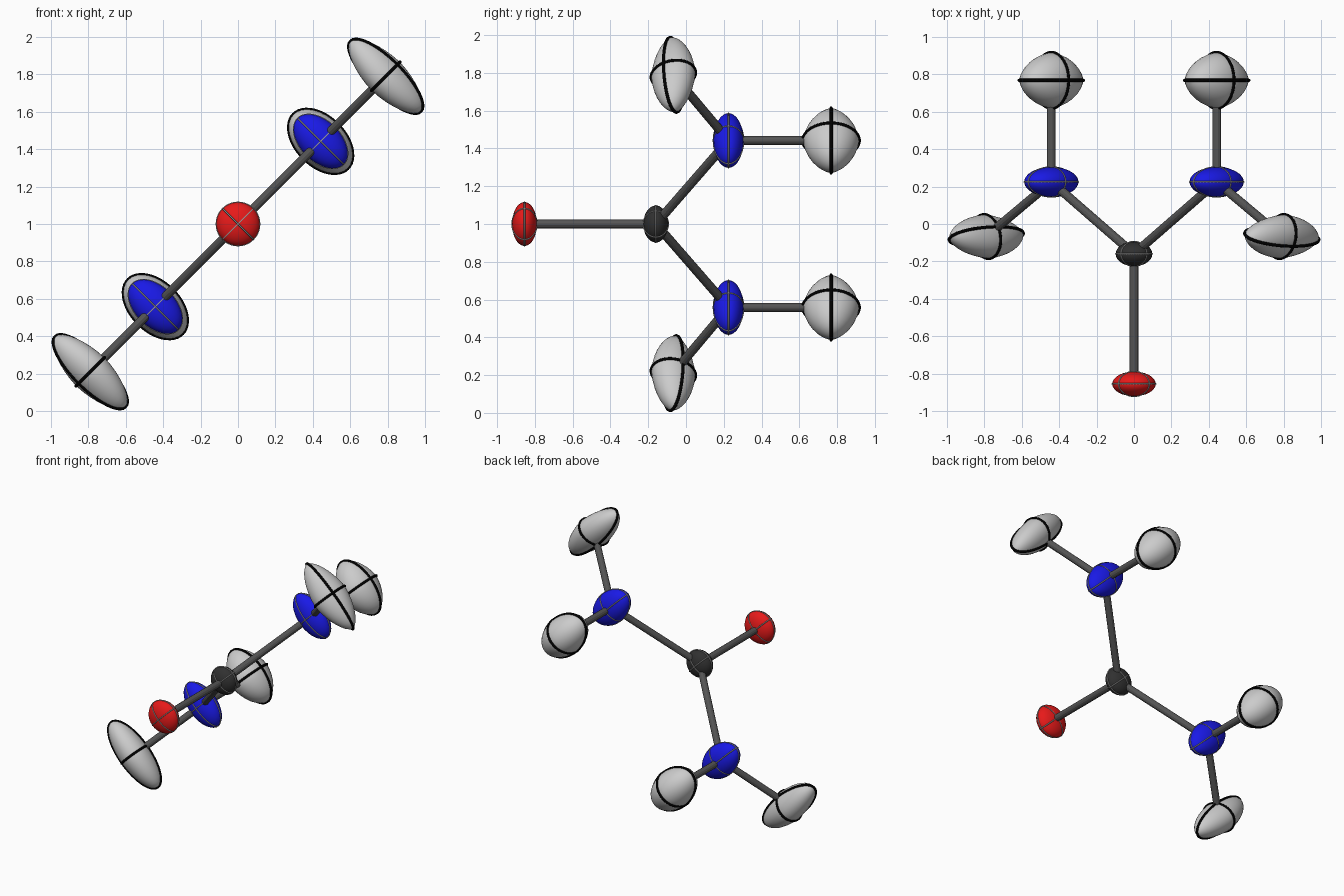
import bpy, bmesh
from math import sin, cos, pi, radians, sqrt
from mathutils import Matrix, Vector

if "Cube" in bpy.data.objects:
    bpy.data.objects.remove(bpy.data.objects["Cube"])

# Molecule frame: u in plane (diagonal), y in plane, n normal to plane
S = 1 / sqrt(2)
FRAME = Matrix(((S, 0, -S, 0), (0, 1, 0, 0), (S, 0, S, 1), (0, 0, 0, 1)))


def material(name, rgb):
    m = bpy.data.materials.new(name)
    m.diffuse_color = (*rgb, 1)
    m.use_nodes = True
    m.node_tree.nodes["Principled BSDF"].inputs["Base Color"].default_value = m.diffuse_color
    return m


RED = material("red", (0.8, 0.01, 0.01))
BLUE = material("blue", (0.01, 0.01, 0.8))
DARK = material("charcoal", (0.03, 0.03, 0.03))
PALE = material("pale_grey", (0.55, 0.55, 0.55))
BLACK = material("black", (0.0, 0.0, 0.0))
BOND = material("bond_grey", (0.09, 0.09, 0.09))
LINE = material("line_grey", (0.35, 0.35, 0.35))


def finish(name, bm, mat, matrix, smooth=True):
    me = bpy.data.meshes.new(name)
    bm.to_mesh(me)
    bm.free()
    for p in me.polygons:
        p.use_smooth = smooth
    me.materials.append(mat)
    ob = bpy.data.objects.new(name, me)
    ob.matrix_world = matrix
    bpy.context.collection.objects.link(ob)
    return ob


def ring(name, radii, axes, thick, mat, matrix):
    # Thin tube following one principal ellipse
    cu = bpy.data.curves.new(name, 'CURVE')
    cu.dimensions = '3D'
    cu.bevel_depth = thick
    cu.bevel_resolution = 1
    sp = cu.splines.new('POLY')
    sp.points.add(47)
    sp.use_cyclic_u = True
    for k, pt in enumerate(sp.points):
        t = 2 * pi * k / 48
        v = [0, 0, 0]
        v[axes[0]] = radii[axes[0]] * cos(t)
        v[axes[1]] = radii[axes[1]] * sin(t)
        pt.co = (*v, 1)
    cu.materials.append(mat)
    ob = bpy.data.objects.new(name, cu)
    ob.matrix_world = matrix
    bpy.context.collection.objects.link(ob)


def atom(name, pos, radii, mat, angle=0, rings=((0, 1), (0, 2), (1, 2)),
         thick=0.004, line=LINE, flat=0.0):
    # Ellipsoid; 'flat' presses the quarters between the rings slightly inward
    mtx = FRAME @ Matrix.Translation((*pos, 0)) @ Matrix.Rotation(angle, 4, 'Z')
    bm = bmesh.new()
    bmesh.ops.create_uvsphere(bm, u_segments=32, v_segments=16, radius=1)
    for v in bm.verts:
        f = 1 - flat * abs(v.co.y * v.co.z)
        v.co = Vector(c * r * f for c, r in zip(v.co, radii))
    ob = finish(name, bm, mat, mtx)
    if flat:
        bpy.ops.object.select_all(action='DESELECT')
        ob.select_set(True)
        bpy.context.view_layer.objects.active = ob
        bpy.ops.object.shade_smooth_by_angle(angle=radians(22))
    for i, axes in enumerate(rings):
        ring(f"{name}_ring_{i + 1}", radii, axes, thick, line, mtx)


def bond(name, a, b):
    a, b = Vector((*a, 0)), Vector((*b, 0))
    d = b - a
    bm = bmesh.new()
    bmesh.ops.create_cone(bm, cap_ends=True, segments=12, radius1=0.024,
                          radius2=0.024, depth=d.length)
    rot = d.to_track_quat('Z', 'Y').to_matrix().to_4x4()
    finish(name, bm, BOND, FRAME @ Matrix.Translation((a + b) / 2) @ rot, False)


# Central and bottom atoms
C, O = (0, -0.16), (0, -0.855)
atom("centre_atom", C, (0.098, 0.066, 0.098), DARK)
atom("red_atom", O, (0.116, 0.066, 0.116), RED)
bond("centre_red_bond", C, O)

# Mirrored arms
for side, s in (("right", 1), ("left", -1)):
    N, H1, H2 = (s * 0.625, 0.225), (s * 0.625, 0.768), (s * 1.117, -0.067)
    atom(f"{side}_blue_atom", N, (0.108, 0.08, 0.174), BLUE)
    atom(f"{side}_upper_pale_atom", H1, (0.13, 0.149, 0.206), PALE,
         rings=((0, 1), (0, 2)), thick=0.009, line=BLACK, flat=0.16)
    atom(f"{side}_outer_pale_atom", H2, (0.102, 0.122, 0.266), PALE,
         angle=-s * radians(31), rings=((0, 1), (0, 2)), thick=0.009,
         line=BLACK, flat=0.16)
    bond(f"{side}_centre_bond", C, N)
    bond(f"{side}_upper_bond", N, H1)
    bond(f"{side}_outer_bond", N, H2)
